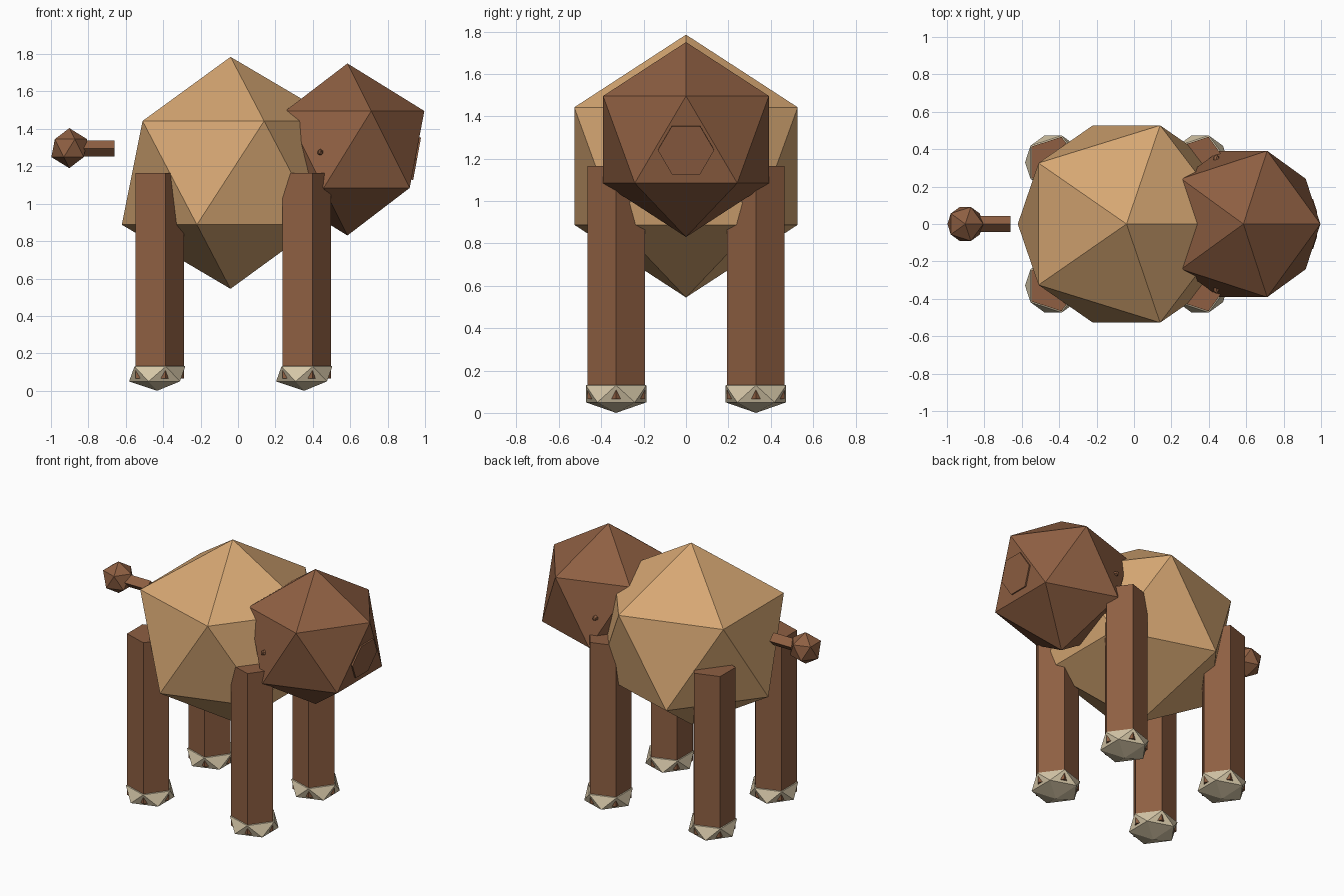
import bpy, math
from mathutils import Vector

if "Cube" in bpy.data.objects:
    bpy.data.objects.remove(bpy.data.objects["Cube"])


def material(name, r, g, b):
    """Flat colour from 0-255 display values, stored as linear."""
    lin = [((c / 255 + 0.055) / 1.055) ** 2.4 for c in (r, g, b)]
    m = bpy.data.materials.new(name)
    m.diffuse_color = (*lin, 1)
    m.use_nodes = True
    m.node_tree.nodes["Principled BSDF"].inputs["Base Color"].default_value = m.diffuse_color
    return m


TAN = material("tan_hide", 214, 167, 115)
BROWN = material("brown_hide", 142, 95, 66)
HOOF = material("pale_hoof", 214, 199, 168)


def finish(name, mat):
    ob = bpy.context.object
    ob.name = name
    ob.data.materials.append(mat)
    return ob


def ball(name, loc, size, mat):
    """Faceted twenty-sided ball."""
    bpy.ops.mesh.primitive_ico_sphere_add(subdivisions=1, radius=1, location=loc)
    ob = finish(name, mat)
    for v in ob.data.vertices:
        v.co = Vector(v.co[i] * size[i] for i in range(3))
    return ob


def prism(name, sides, radius, depth, loc, rot, mat):
    bpy.ops.mesh.primitive_cylinder_add(vertices=sides, radius=radius, depth=depth,
                                        location=loc, rotation=rot)
    return finish(name, mat)


# Body and head
ball("body", (-0.04, 0, 1.165), (0.65, 0.62, 0.62), TAN)
ball("head", (0.585, 0, 1.29), (0.46, 0.46, 0.46), BROWN)

# Snout: thin six-sided plate lying on the tilted front facet of the head
prism("snout", 6, 0.133, 0.06, (0.928, 0, 1.245),
      (0, math.radians(100.5), 0), BROWN)

# Tiny nubs on the sides of the head
for side, s in (("right", -1), ("left", 1)):
    ball("nub_" + side, (0.44, s * 0.345, 1.275), (0.018, 0.03, 0.018), BROWN)

# Five-sided legs with a corner facing forward, on flattened hooves
for end, x in (("front", 0.354), ("back", -0.432)):
    for side, y in (("right", -0.33), ("left", 0.33)):
        prism(f"{end}_{side}_leg", 5, 0.143, 1.10, (x, y, 0.615),
              (0, 0, -math.pi / 2), BROWN)
        ball(f"{end}_{side}_hoof", (x, y, 0.09), (0.168, 0.168, 0.09), HOOF)

# Tail: square rod with a ball at the tip
prism("tail_rod", 4, 0.043, 0.20, (-0.76, 0, 1.295), (0, math.pi / 2, 0), BROWN)
ball("tail_ball", (-0.902, 0, 1.297), (0.107, 0.107, 0.107), BROWN)
